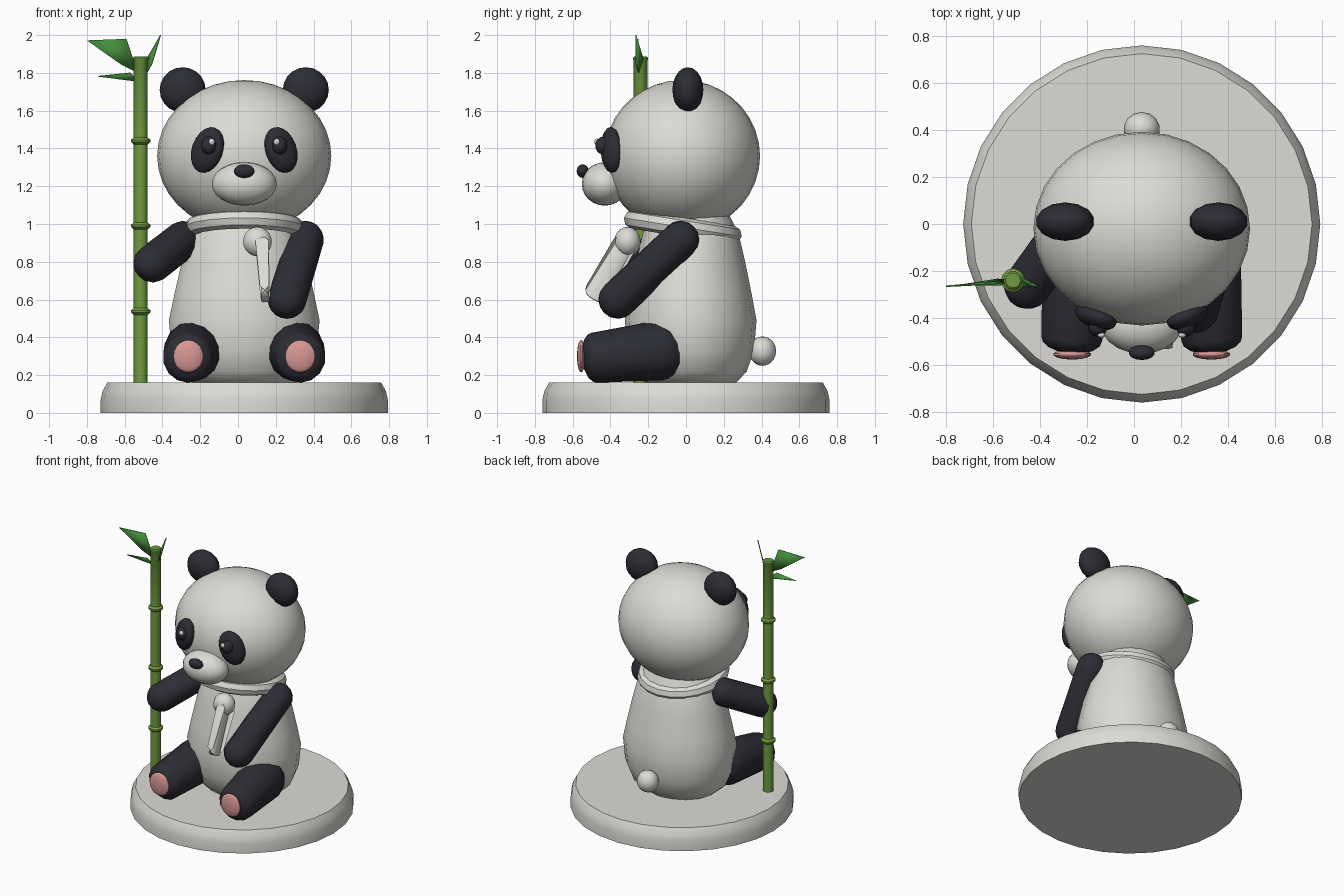
import bpy, bmesh, math
from mathutils import Vector, Matrix, Euler

if "Cube" in bpy.data.objects:
    bpy.data.objects.remove(bpy.data.objects["Cube"])

CX = 0.033  # symmetry plane of the bear


def material(name, rgb):
    m = bpy.data.materials.new(name)
    m.diffuse_color = (*rgb, 1)
    m.use_nodes = True
    m.node_tree.nodes["Principled BSDF"].inputs["Base Color"].default_value = m.diffuse_color
    return m


WHITE = material("warm white", (0.72, 0.71, 0.67))
BLACK = material("soft black", (0.026, 0.026, 0.036))
PINK = material("paw pink", (0.68, 0.31, 0.30))
STALK = material("bamboo green", (0.16, 0.33, 0.05))
LEAF = material("leaf green", (0.06, 0.27, 0.045))


def finish(name, bm, mat, angle=50):
    bmesh.ops.recalc_face_normals(bm, faces=bm.faces)
    me = bpy.data.meshes.new(name)
    bm.to_mesh(me)
    bm.free()
    me.materials.append(mat)
    ob = bpy.data.objects.new(name, me)
    bpy.context.collection.objects.link(ob)
    bpy.ops.object.select_all(action='DESELECT')
    bpy.context.view_layer.objects.active = ob
    ob.select_set(True)
    bpy.ops.object.shade_smooth_by_angle(angle=math.radians(angle))
    return ob


def ball(name, loc, radii, mat, rot=(0, 0, 0), seg=14, rings=10):
    bm = bmesh.new()
    bmesh.ops.create_uvsphere(bm, u_segments=seg, v_segments=rings, radius=1)
    m = Matrix.Translation(loc) @ Euler(rot).to_matrix().to_4x4() @ Matrix.Diagonal((*radii, 1))
    bmesh.ops.transform(bm, matrix=m, verts=bm.verts)
    return finish(name, bm, mat)


def lathe(name, profile, mat, seg, matrix, angle=50):
    """Spin (radius, height) points about local z and close both ends."""
    bm = bmesh.new()
    rings = [[bm.verts.new((r * math.cos(2 * math.pi * i / seg + math.pi / 2),
                            r * math.sin(2 * math.pi * i / seg + math.pi / 2), h))
              for i in range(seg)] for r, h in profile]
    for a, b in zip(rings, rings[1:]):
        for i in range(seg):
            j = (i + 1) % seg
            bm.faces.new((a[i], a[j], b[j], b[i]))
    bm.faces.new(rings[0])
    bm.faces.new(rings[-1])
    bmesh.ops.transform(bm, matrix=matrix, verts=bm.verts)
    return finish(name, bm, mat, angle)


def limb(name, a, b, ra, rb, mat, flat=1.0, seg=14):
    """Tapered capsule from a to b; flat squashes the cap at b."""
    a, b = Vector(a), Vector(b)
    d = b - a
    steps = [math.radians(t) for t in (4, 25, 48, 70, 90)]
    prof = [(ra * math.sin(t), -ra * math.cos(t)) for t in steps]
    prof += [(rb * math.sin(t), d.length + rb * flat * math.cos(t)) for t in reversed(steps)]
    m = Matrix.Translation(a) @ d.to_track_quat('Z', 'Y').to_matrix().to_4x4()
    return lathe(name, prof, mat, seg, m)


# Round base
lathe("base", [(0.76, 0), (0.76, 0.07), (0.75, 0.115), (0.725, 0.16)], WHITE, 28,
      Matrix.Translation((CX, 0, 0)), 35)

# Body, slightly shallower than wide
lathe("body", [(0.27, 0.15), (0.345, 0.22), (0.39, 0.33), (0.405, 0.49), (0.375, 0.63),
               (0.335, 0.80), (0.295, 0.95), (0.23, 1.06)], WHITE, 18,
      Matrix.Translation((CX, 0.025, 0)) @ Matrix.Diagonal((1, 0.86, 1, 1)))

# Head and face
ball("head", (CX, -0.02, 1.36), (0.461, 0.412, 0.402), WHITE, seg=28, rings=18)
ball("muzzle", (CX, -0.43, 1.212), (0.172, 0.122, 0.115), WHITE, seg=20, rings=12)
ball("nose", (CX, -0.547, 1.28), (0.056, 0.032, 0.036), BLACK)
ball("tail", (CX, 0.405, 0.327), (0.077, 0.072, 0.078), WHITE)

# Mirrored parts
for side, s in (("left", -1), ("right", 1)):
    ball(side + "_ear", (CX + s * 0.326, 0.01, 1.71), (0.125, 0.082, 0.12), BLACK)
    ball(side + "_eye_patch", (CX + s * 0.195, -0.395, 1.392), (0.088, 0.05, 0.125), BLACK,
         rot=(-0.05, s * -0.35, s * 0.40), seg=16)
    ball(side + "_eye", (CX + s * 0.187, -0.435, 1.415), (0.042, 0.045, 0.048), BLACK)
    ball(side + "_eye_glint", (CX + s * 0.172, -0.473, 1.435), (0.017, 0.012, 0.018), WHITE,
         seg=8, rings=6)
    limb(side + "_leg", (CX + s * 0.268, -0.145, 0.33), (CX + s * 0.298, -0.485, 0.292),
         0.158, 0.133, BLACK, flat=0.5)
    ball(side + "_foot_pad", (CX + s * 0.296, -0.555, 0.30), (0.081, 0.022, 0.086), PINK)

# Arms: one rests on the belly, the other holds the bamboo
limb("right_arm", (CX + 0.322, -0.03, 0.917), (0.26, -0.36, 0.602), 0.1, 0.104, BLACK)
limb("left_arm", (CX - 0.322, -0.03, 0.917), (-0.452, -0.26, 0.792), 0.1, 0.102, BLACK)

# Neck scarf: ring tilted up at the front
bm = bmesh.new()
SEG, SIDES = 20, 8
tilt = Matrix.Translation((CX, -0.017, 0.983)) @ Matrix.Rotation(math.radians(-9), 4, 'X')
grid = []
for i in range(SEG):
    u = 2 * math.pi * i / SEG
    ring = []
    for j in range(SIDES):
        v = 2 * math.pi * j / SIDES
        r = 0.268 + 0.048 * math.cos(v)
        ring.append(bm.verts.new(tilt @ Vector((r * math.cos(u), r * math.sin(u),
                                                0.05 * math.sin(v)))))
    grid.append(ring)
for i in range(SEG):
    a, b = grid[i], grid[(i + 1) % SEG]
    for j in range(SIDES):
        k = (j + 1) % SIDES
        bm.faces.new((a[j], b[j], b[k], a[k]))
finish("scarf_ring", bm, WHITE, 40)
ball("scarf_knot", (0.103, -0.31, 0.907), (0.078, 0.07, 0.078), WHITE)

# Hanging scarf end: thin rounded plate leaning forward
bm = bmesh.new()
bmesh.ops.create_cube(bm, size=1)
for v in bm.verts:
    v.co = Vector((v.co.x * (0.044 if v.co.z < 0 else 0.018), v.co.y * 0.13, v.co.z * 0.37))
corners = [e for e in bm.edges if abs(e.verts[0].co.x - e.verts[1].co.x) > 0.01]
bmesh.ops.bevel(bm, geom=corners, offset=0.045, segments=3, affect='EDGES', profile=0.5)
m = Matrix.Translation((0.135, -0.40, 0.762)) @ Euler((-0.53, -0.06, 0)).to_matrix().to_4x4()
bmesh.ops.transform(bm, matrix=m, verts=bm.verts)
finish("scarf_end", bm, WHITE, 35)

# Bamboo stalk with raised nodes
BX, BY = -0.515, -0.24
stalk = [(0.037, 0.15)]
for z in (0.537, 0.99, 1.44):
    stalk += [(0.037, z - 0.018), (0.051, z - 0.006), (0.051, z + 0.006), (0.037, z + 0.018)]
stalk += [(0.037, 1.865), (0.04, 1.87), (0.04, 1.88), (0.032, 1.888)]
lathe("bamboo_stalk", stalk, STALK, 12, Matrix.Translation((BX, BY, 0)), 35)

# Bamboo leaves: (x, y, z) of base, two side corners and tip
leaves = [
    [(-0.53, -0.24, 1.80), (-0.59, -0.255, 1.98), (-0.80, -0.265, 1.972), (-0.62, -0.25, 1.845)],
    [(-0.53, -0.24, 1.755), (-0.57, -0.26, 1.80), (-0.74, -0.26, 1.782), (-0.58, -0.235, 1.765)],
    [(-0.505, -0.24, 1.76), (-0.485, -0.225, 1.87), (-0.41, -0.265, 2.0), (-0.455, -0.265, 1.85)],
]
for n, pts in enumerate(leaves):
    bm = bmesh.new()
    bm.faces.new([bm.verts.new(p) for p in pts])
    ob = finish(f"bamboo_leaf_{n + 1}", bm, LEAF, 10)
    mod = ob.modifiers.new("thickness", 'SOLIDIFY')
    mod.thickness, mod.offset = 0.006, 0
